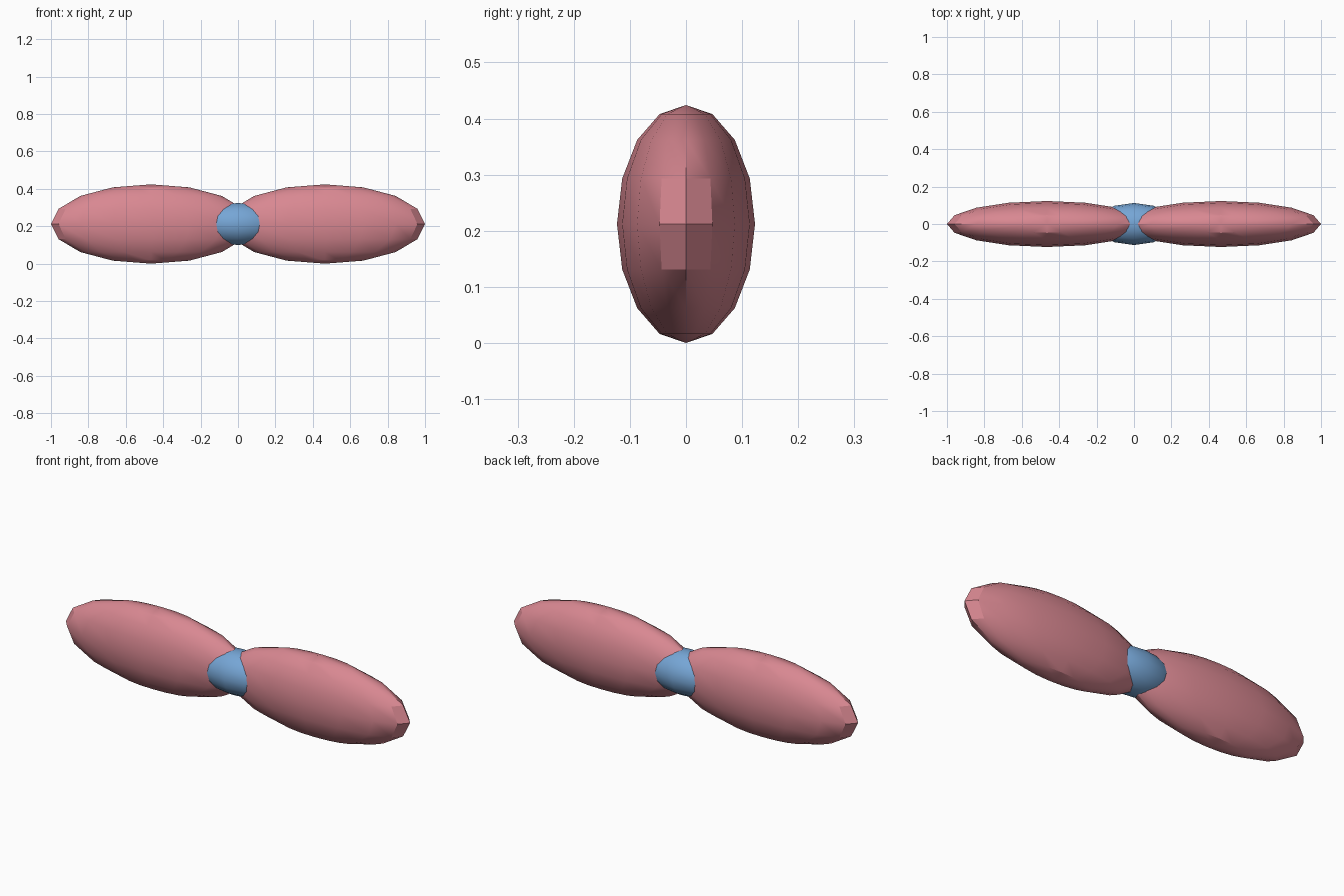
import bpy
import math

cube = bpy.data.objects.get("Cube")
if cube:
    bpy.data.objects.remove(cube, do_unlink=True)


def make_material(name, color):
    mat = bpy.data.materials.new(name)
    mat.use_nodes = True
    mat.diffuse_color = color
    mat.node_tree.nodes["Principled BSDF"].inputs["Base Color"].default_value = color
    return mat


def ellipsoid(name, center, radii, segments, rings, mat):
    bpy.ops.mesh.primitive_uv_sphere_add(
        segments=segments, ring_count=rings, radius=1, location=center)
    obj = bpy.context.object
    obj.name = name
    obj.scale = radii
    bpy.ops.object.transform_apply(location=False, rotation=False, scale=True)
    obj.data.materials.append(mat)
    bpy.ops.object.shade_smooth_by_angle(angle=math.radians(30))
    return obj


pink = make_material("dusty_pink", (0.69, 0.245, 0.285, 1))
blue = make_material("soft_blue", (0.18, 0.38, 0.67, 1))

MID_Z = 0.212

# Two mirrored flattened lobes
for side, sign in (("left", 1), ("right", -1)):
    ellipsoid(side + "_lobe", (sign * 0.465, 0, MID_Z),
              (0.535, 0.123, 0.212), 16, 8, pink)

# Central knot joining the lobes
ellipsoid("center_knot", (0, 0, MID_Z), (0.21, 0.1125, 0.1125), 12, 8, blue)
